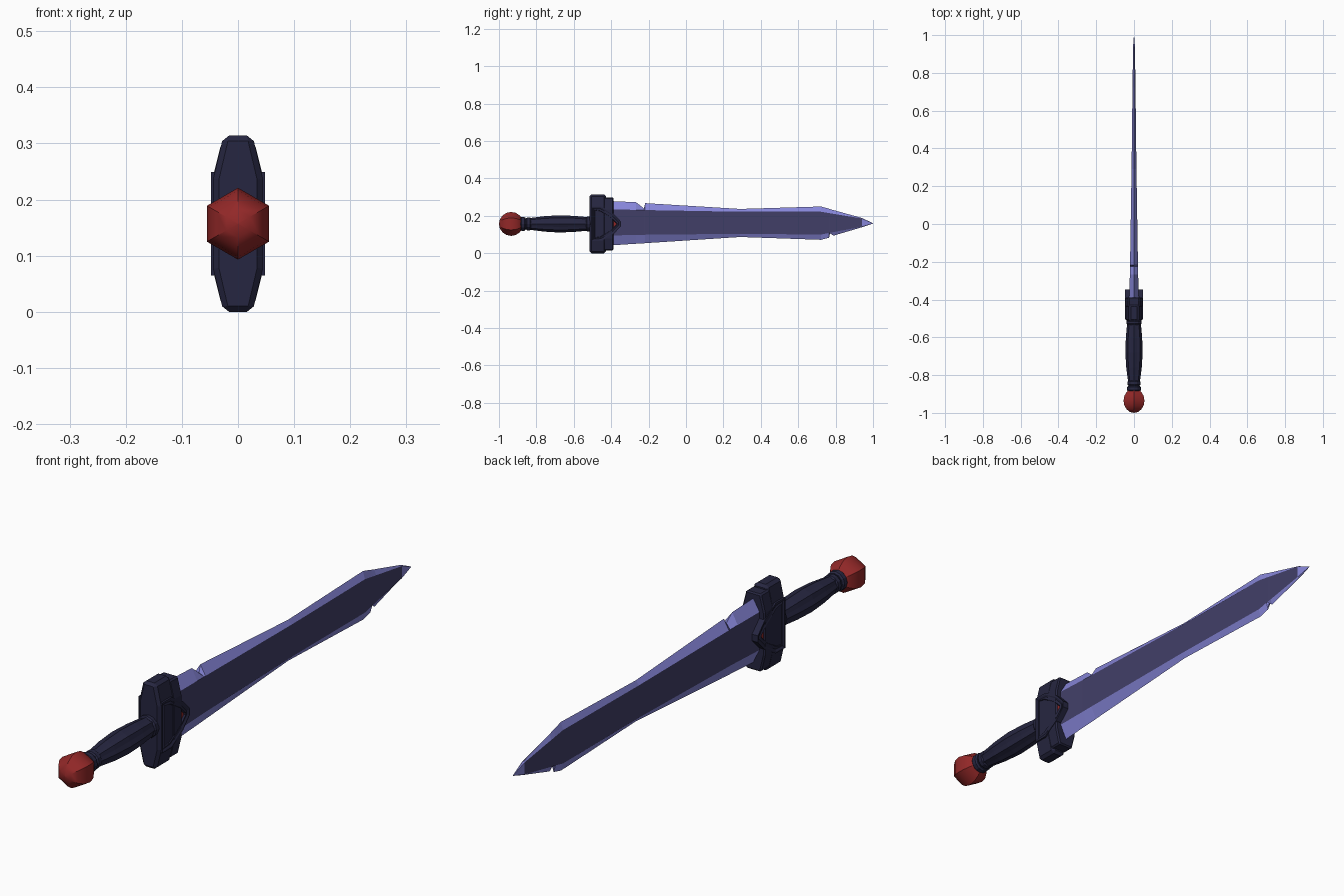
import bpy, bmesh, math
from mathutils import Vector

if "Cube" in bpy.data.objects:
    bpy.data.objects.remove(bpy.data.objects["Cube"])

CZ = 0.157  # height of the sword's axis


def mat(name, rgb):
    m = bpy.data.materials.new(name)
    m.diffuse_color = (*rgb, 1)
    m.use_nodes = True
    m.node_tree.nodes["Principled BSDF"].inputs["Base Color"].default_value = m.diffuse_color
    return m


LILAC = mat("lilac steel", (0.243, 0.240, 0.70))
STEEL = mat("dark steel", (0.054, 0.050, 0.138))
NAVY = mat("dark navy", (0.0194, 0.0194, 0.052))
RED = mat("deep red", (0.29, 0.021, 0.021))


def finish(name, bm, mats, bevel=0, smooth=None):
    bmesh.ops.recalc_face_normals(bm, faces=bm.faces[:])
    me = bpy.data.meshes.new(name)
    bm.to_mesh(me)
    bm.free()
    ob = bpy.data.objects.new(name, me)
    bpy.context.collection.objects.link(ob)
    for m in mats:
        me.materials.append(m)
    if bevel:
        b = ob.modifiers.new("bevel", 'BEVEL')
        b.width, b.segments, b.limit_method = bevel, 1, 'ANGLE'
        b.angle_limit = math.radians(25)
    if smooth:
        bpy.ops.object.select_all(action='DESELECT')
        ob.select_set(True)
        bpy.context.view_layer.objects.active = ob
        bpy.ops.object.shade_smooth_by_angle(angle=math.radians(smooth))
    return ob


def loft(bm, rings):
    """Skin a list of equal point rings and cap both ends."""
    vs = [[bm.verts.new(p) for p in r] for r in rings]
    n = len(vs[0])
    sides = []
    for a, b in zip(vs, vs[1:]):
        for i in range(n):
            j = (i + 1) % n
            sides.append((i, bm.faces.new((a[i], a[j], b[j], b[i]))))
    bm.faces.new(vs[0])
    bm.faces.new(vs[-1])
    return sides


def lathe(name, profile, sides, m, flute=1.0, smooth=None):
    """Turn (y, radius) pairs round the sword's axis."""
    bm = bmesh.new()
    rings = []
    for y, r in profile:
        ring = []
        for i in range(sides):
            a = 2 * math.pi * i / sides
            k = r * (flute if i % 2 else 1)
            ring.append((k * math.sin(a), y, CZ + k * math.cos(a)))
        rings.append(ring)
    loft(bm, rings)
    bmesh.ops.remove_doubles(bm, verts=bm.verts[:], dist=1e-5)
    return finish(name, bm, [m], smooth=smooth)


# pommel: six-sided ball
lathe("pommel", [(-0.935 - 0.065 * math.cos(math.pi * i / 8),
                  max(0.0005, 0.064 * math.sin(math.pi * i / 8))) for i in range(9)],
      6, RED, smooth=35)

# fluted grip and its collars
lathe("grip", [(-0.86, 0.030), (-0.83, 0.032), (-0.76, 0.041), (-0.68, 0.046),
               (-0.60, 0.043), (-0.50, 0.034)], 16, NAVY, flute=0.9)
for name, y, r in (("pommel_collar", -0.872, 0.037), ("grip_collar", -0.842, 0.034),
                   ("guard_collar", -0.520, 0.040)):
    lathe(name, [(y - 0.014, r - 0.005), (y - 0.008, r), (y + 0.008, r), (y + 0.014, r - 0.005)],
          12, NAVY)


# crossguard: two tapered slabs
def slab(name, y0, y1, wide, shoulder, tip, half, bevel):
    pts = [(wide, -shoulder), (wide, shoulder), (tip, half),
           (-tip, half), (-wide, shoulder), (-wide, -shoulder),
           (-tip, -half), (tip, -half)]
    bm = bmesh.new()
    loft(bm, [[(x, y, CZ + z) for x, z in pts] for y in (y0, y1)])
    finish(name, bm, [NAVY], bevel)


slab("guard_body", -0.516, -0.428, 0.044, 0.080, 0.026, 0.157, 0.010)
slab("guard_front_rim", -0.440, -0.388, 0.046, 0.078, 0.030, 0.142, 0.005)

# pointed badge on both sides of the guard with sunken red gem
half = [(-0.505, 0.092), (-0.450, 0.092), (-0.385, 0.052), (-0.347, 0.012)]
outline = half + [(y, -z) for y, z in reversed(half)]
bm = bmesh.new()
loft(bm, [[(x, y, CZ + z) for y, z in outline] for x in (-0.048, 0.048)])
bmesh.ops.recalc_face_normals(bm, faces=bm.faces[:])
caps = [f for f in bm.faces if abs(f.normal.x) > 0.9]
for thick, depth in ((0.006, 0.0), (0.008, -0.004), (0.009, 0.003), (0.004, -0.006)):
    bmesh.ops.inset_individual(bm, faces=caps, thickness=thick, depth=depth)
for f in caps:
    f.material_index = 1
finish("gem_badge", bm, [NAVY, RED])

# blade: stations of y, top edge, top of flat, bottom of flat, bottom edge, half thickness
stations = [
    (-0.450, 0.281, 0.236, 0.094, 0.039, 0.027),
    (-0.267, 0.273, 0.232, 0.098, 0.051, 0.022),
    (-0.225, 0.240, 0.231, 0.099, 0.053, 0.021),
    (-0.218, 0.268, 0.231, 0.099, 0.054, 0.021),
    (0.290, 0.237, 0.222, 0.104, 0.087, 0.013),
    (0.722, 0.250, 0.222, 0.100, 0.072, 0.008),
    (0.765, 0.238, 0.215, 0.109, 0.083, 0.0075),
    (0.770, 0.236, 0.214, 0.110, 0.107, 0.0075),
    (0.788, 0.231, 0.211, 0.113, 0.094, 0.007),
    (0.940, 0.189, 0.186, 0.142, 0.139, 0.005),
    (1.000, 0.1605, 0.160, 0.159, 0.1585, 0.0004),
]
bm = bmesh.new()
sides = loft(bm, [[(0, y, t), (h, y, u), (h, y, l), (0, y, b), (-h, y, l), (-h, y, u)]
                  for y, t, u, l, b, h in stations])
# dark flats, bright bevels and tip
for i, f in sides:
    if i in (1, 4) and f.calc_center_median().y < 0.95:
        f.material_index = 1
finish("blade", bm, [LILAC, STEEL])
